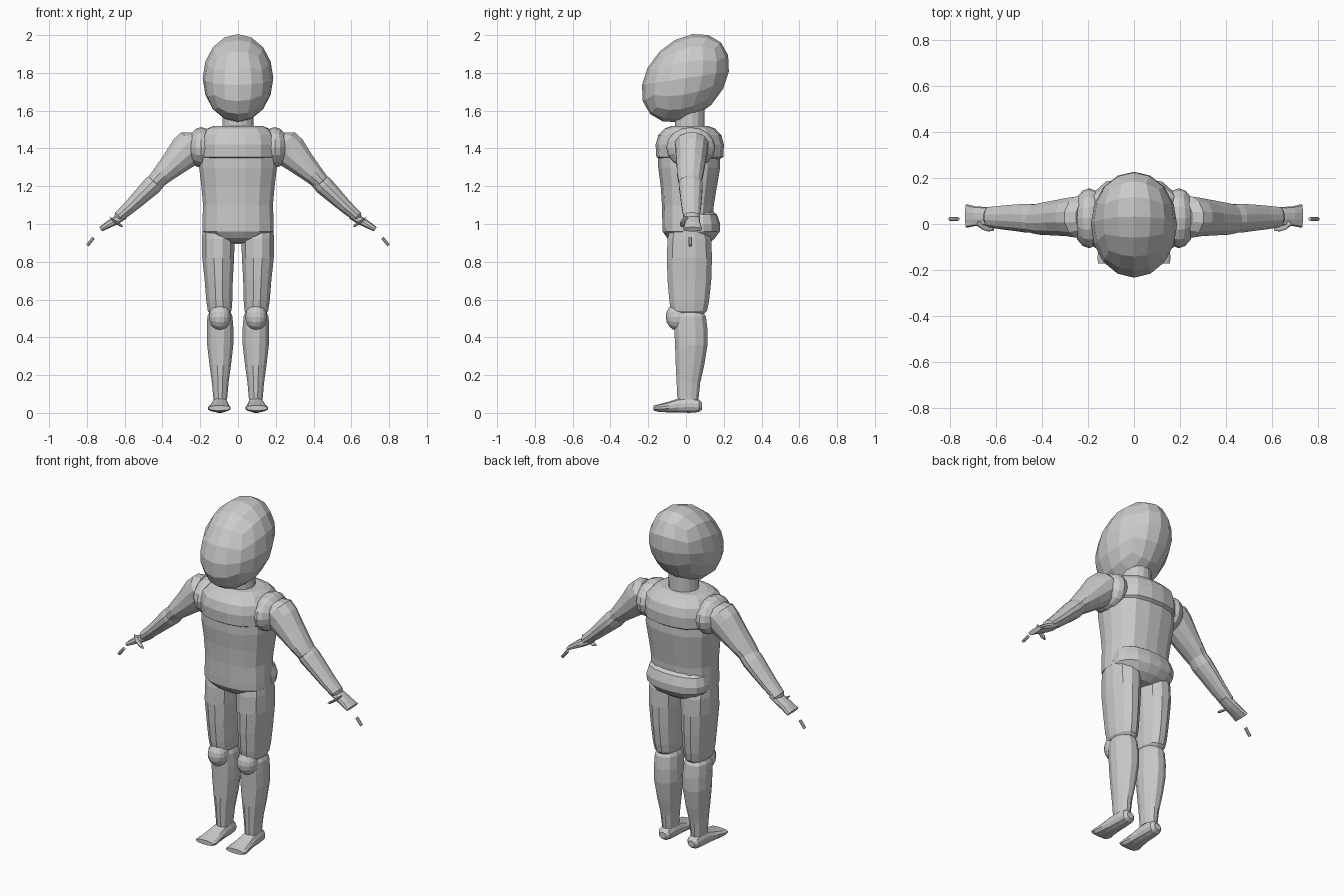
import bpy, bmesh, math
from mathutils import Vector, Matrix

grey = bpy.data.materials.new("clay_grey")
grey.diffuse_color = (0.6, 0.6, 0.6, 1)

X, Y, Z = Vector((1, 0, 0)), Vector((0, 1, 0)), Vector((0, 0, 1))


def finish(name, bm):
    bmesh.ops.recalc_face_normals(bm, faces=bm.faces)
    me = bpy.data.meshes.new(name)
    bm.to_mesh(me)
    bm.free()
    me.materials.append(grey)
    ob = bpy.data.objects.new(name, me)
    bpy.context.collection.objects.link(ob)
    return ob


def loft(name, rings, u=X, v=Y, n=12, p=2.0, side=1):
    """Skin rings of (x, y, z, radius along u, radius along v)."""
    bm = bmesh.new()
    loops = []
    for x, y, z, ru, rv in rings:
        loop = []
        for i in range(n):
            a = 2 * math.pi * (i + 0.5) / n
            c, s = math.cos(a), math.sin(a)
            q = (abs(c) ** p + abs(s) ** p) ** (-1 / p)
            co = Vector((x, y, z)) + u * (ru * c * q) + v * (rv * s * q)
            co.x *= side
            loop.append(bm.verts.new(co))
        loops.append(loop)
    for a, b in zip(loops, loops[1:]):
        for i in range(n):
            j = (i + 1) % n
            bm.faces.new((a[i], a[j], b[j], b[i]))
    bm.faces.new(loops[0])
    bm.faces.new(loops[-1])
    return finish(name, bm)


def ball(name, centre, shape, cuts=3):
    """Cube grid pushed out to a sphere, then stretched by a 3x3 matrix."""
    bm = bmesh.new()
    bmesh.ops.create_cube(bm, size=2)
    bmesh.ops.subdivide_edges(bm, edges=bm.edges, cuts=cuts, use_grid_fill=True)
    for w in bm.verts:
        t = Vector([math.tan(k * math.pi / 4) for k in w.co])
        w.co = shape @ t.normalized() + Vector(centre)
    return finish(name, bm)


def scale(x, y, z):
    return Matrix.Diagonal((x, y, z))


# head, leaning forward at the chin, and neck
ball("head", (0, -0.003, 1.772),
     Matrix(((0.187, 0, 0), (0, 0.23, 0.035), (0, 0.035, 0.233))))
loft("neck", [(0, 0.02, 1.48, 0.085, 0.08), (0, 0.02, 1.64, 0.082, 0.08)], n=16)

# trunk
loft("chest", [(0, 0.02, 1.34, 0.19, 0.155), (0, 0.02, 1.355, 0.205, 0.178),
               (0, 0.02, 1.42, 0.205, 0.182), (0, 0.02, 1.47, 0.195, 0.168),
               (0, 0.02, 1.505, 0.165, 0.135), (0, 0.02, 1.52, 0.13, 0.095)],
     n=16, p=2.7)
loft("abdomen", [(0, 0.015, 1.40, 0.205, 0.165), (0, 0.017, 1.30, 0.207, 0.165),
                 (0, 0.015, 1.20, 0.195, 0.150), (0, 0.01, 1.10, 0.186, 0.138),
                 (0, 0.008, 1.00, 0.19, 0.134), (0, 0.008, 0.96, 0.19, 0.132),
                 (0, 0.01, 0.925, 0.14, 0.11), (0, 0.01, 0.90, 0.07, 0.07)],
     n=16, p=2.6)
loft("buttocks", [(0, 0.06, 1.075, 0.13, 0.07), (0, 0.07, 1.05, 0.175, 0.095),
                  (0, 0.07, 1.00, 0.19, 0.112), (0, 0.07, 0.96, 0.185, 0.11),
                  (0, 0.06, 0.92, 0.15, 0.09), (0, 0.05, 0.893, 0.08, 0.06)],
     n=16, p=2.4)

for side, tag in ((1, "left"), (-1, "right")):
    # shoulder and arm
    ball("shoulder_" + tag, (0.195 * side, 0.025, 1.405), scale(0.073, 0.13, 0.108))
    across = Vector((0.71, 0, 0.70))
    loft("upper_arm_" + tag,
         [(0.20, 0.03, 1.435, 0.075, 0.08), (0.235, 0.03, 1.42, 0.096, 0.092),
          (0.275, 0.03, 1.385, 0.095, 0.086), (0.34, 0.026, 1.32, 0.073, 0.078),
          (0.40, 0.022, 1.262, 0.056, 0.071), (0.44, 0.021, 1.222, 0.046, 0.062),
          (0.455, 0.021, 1.207, 0.03, 0.04)], u=across, v=Y, side=side)
    loft("forearm_" + tag,
         [(0.405, 0.025, 1.253, 0.03, 0.04), (0.418, 0.025, 1.24, 0.047, 0.06),
          (0.455, 0.025, 1.203, 0.053, 0.065), (0.505, 0.027, 1.155, 0.046, 0.06),
          (0.57, 0.028, 1.092, 0.037, 0.053), (0.63, 0.03, 1.04, 0.03, 0.045),
          (0.643, 0.03, 1.028, 0.016, 0.028)], u=across, v=Y, side=side)
    # hand, thumb and the loose finger piece
    palm = Vector((0.53, 0, 0.85))
    loft("hand_" + tag,
         [(0.60, 0.033, 1.045, 0.02, 0.037), (0.65, 0.034, 1.017, 0.022, 0.04),
          (0.69, 0.034, 0.995, 0.019, 0.043), (0.727, 0.035, 0.972, 0.013, 0.051)],
         u=palm, v=Y, n=10, p=3, side=side)
    loft("thumb_" + tag,
         [(0.675, 0.0, 1.032, 0.012, 0.012), (0.655, -0.008, 1.015, 0.019, 0.018),
          (0.632, -0.016, 1.0, 0.018, 0.017), (0.612, -0.022, 0.991, 0.009, 0.009)],
         u=palm, v=Y, n=8, side=side)
    loft("finger_" + tag,
         [(0.765, 0.022, 0.927, 0.009, 0.01), (0.798, 0.022, 0.886, 0.009, 0.01)],
         u=Vector((0.77, 0, 0.63)), v=Y, n=8, side=side)

    # leg
    loft("thigh_" + tag,
         [(0.105, 0.015, 0.965, 0.085, 0.105), (0.104, 0.018, 0.92, 0.088, 0.118),
          (0.105, 0.018, 0.82, 0.086, 0.122), (0.102, 0.018, 0.70, 0.076, 0.118),
          (0.099, 0.017, 0.59, 0.070, 0.107), (0.097, 0.016, 0.54, 0.064, 0.097),
          (0.097, 0.016, 0.52, 0.048, 0.075)], p=2.3, side=side)
    ball("knee_" + tag, (0.096 * side, -0.045, 0.508), scale(0.058, 0.062, 0.072), 3)
    loft("calf_" + tag,
         [(0.095, 0.018, 0.54, 0.055, 0.07), (0.096, 0.02, 0.51, 0.068, 0.088),
          (0.094, 0.026, 0.44, 0.072, 0.09), (0.094, 0.028, 0.36, 0.071, 0.088),
          (0.094, 0.021, 0.25, 0.058, 0.077), (0.094, 0.013, 0.16, 0.045, 0.064),
          (0.094, 0.01, 0.07, 0.037, 0.057)], p=2.2, side=side)
    loft("foot_" + tag,
         [(0.095, 0.085, 0.035, 0.022, 0.018), (0.095, 0.068, 0.038, 0.037, 0.034),
          (0.095, 0.02, 0.042, 0.042, 0.042), (0.096, -0.04, 0.039, 0.045, 0.038),
          (0.098, -0.09, 0.031, 0.052, 0.029), (0.099, -0.145, 0.025, 0.061, 0.02),
          (0.099, -0.172, 0.026, 0.057, 0.013)], u=X, v=Z, p=2.6, side=side)
